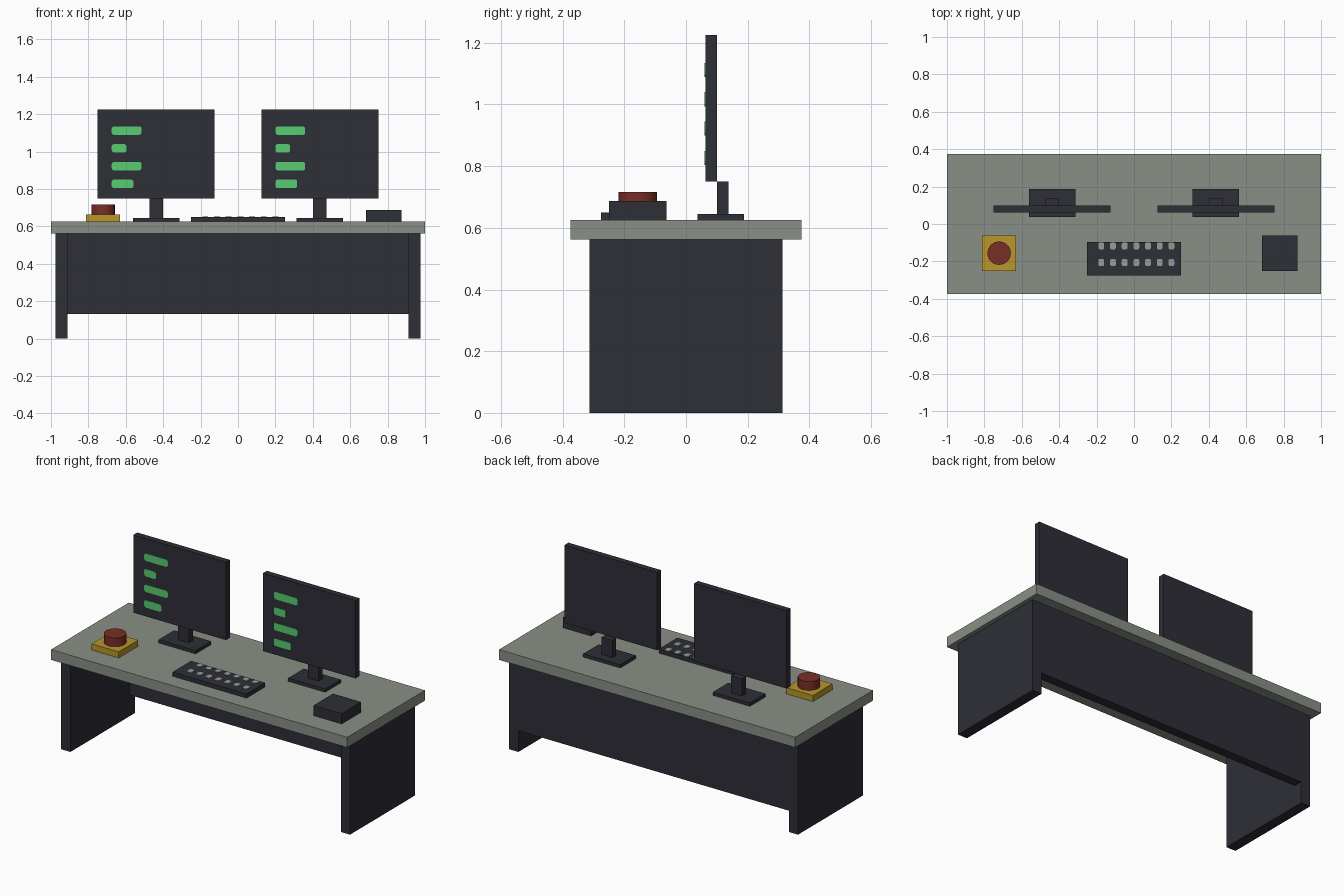
import bpy
import bmesh
import math
from mathutils import Vector

default = bpy.data.objects.get("Cube")
if default:
    bpy.data.objects.remove(default, do_unlink=True)


def linear(v):
    v /= 255
    return v / 12.92 if v <= 0.04045 else ((v + 0.055) / 1.055) ** 2.4


def material(name, *rgb):
    mat = bpy.data.materials.new(name)
    mat.use_nodes = True
    colour = [linear(c) for c in rgb] + [1]
    mat.diffuse_color = colour
    mat.node_tree.nodes["Principled BSDF"].inputs["Base Color"].default_value = colour
    return mat


DARK = material("charcoal", 46, 46, 55)
GREY = material("desk grey", 137, 143, 134)
KEY = material("key grey", 152, 157, 151)
GREEN = material("screen green", 87, 203, 113)
YELLOW = material("warning yellow", 184, 150, 44)
RED = material("button red", 122, 46, 38)


def add_object(name, bm, mat):
    mesh = bpy.data.meshes.new(name)
    bmesh.ops.recalc_face_normals(bm, faces=bm.faces)
    bm.to_mesh(mesh)
    bm.free()
    mesh.materials.append(mat)
    obj = bpy.data.objects.new(name, mesh)
    bpy.context.scene.collection.objects.link(obj)
    return obj


def box(name, x, y, z, mat):
    """Block spanning the given (low, high) ranges."""
    bm = bmesh.new()
    bmesh.ops.create_cube(bm, size=1)
    for v in bm.verts:
        v.co = Vector([lo + (c + 0.5) * (hi - lo) for c, (lo, hi) in zip(v.co, (x, y, z))])
    return add_object(name, bm, mat)


def plate(bm, origin, u, v, size, radius, depth):
    """Thin rounded plate spanned by u and v, raised along u x v."""
    ring = []
    for i in range(16):
        a = math.tau * (i + 0.5) / 16
        c, s = math.cos(a), math.sin(a)
        pu = math.copysign(size[0] / 2 - radius, c) + radius * c
        pv = math.copysign(size[1] / 2 - radius, s) + radius * s
        ring.append(bm.verts.new(origin + u * pu + v * pv))
    face = bm.faces.new(ring)
    top = bmesh.ops.extrude_face_region(bm, geom=[face])["geom"]
    bmesh.ops.translate(bm, vec=u.cross(v) * depth,
                        verts=[g for g in top if isinstance(g, bmesh.types.BMVert)])


X, Y, Z = Vector((1, 0, 0)), Vector((0, 1, 0)), Vector((0, 0, 1))
TOP = 0.625

# Desk
box("desktop", (-1, 1), (-0.375, 0.375), (0.5625, TOP), GREY)
box("left_side_panel", (0.9125, 0.975), (-0.3125, 0.3125), (0, 0.5625), DARK)
box("right_side_panel", (-0.975, -0.9125), (-0.3125, 0.3125), (0, 0.5625), DARK)
box("back_panel", (-0.9125, 0.9125), (0.2575, 0.3125), (0.13, 0.5625), DARK)

# Monitors, each with a stand and lines drawn on the screen
for side, cx in (("right", -0.4375), ("left", 0.4375)):
    box(side + "_monitor_base", (cx - 0.125, cx + 0.125), (0.0375, 0.1875), (TOP, 0.645), DARK)
    box(side + "_monitor_neck", (cx - 0.036, cx + 0.036), (0.1, 0.1375), (0.645, 0.75), DARK)
    box(side + "_monitor_screen", (cx - 0.3125, cx + 0.3125), (0.0625, 0.1), (0.75, 1.225), DARK)
    bm = bmesh.new()
    for row, length in enumerate((0.16, 0.08, 0.16, 0.117)):
        centre = Vector((cx - 0.238 + length / 2, 0.0625, 1.112 - 0.095 * row))
        plate(bm, centre, X, Z, (length, 0.046), 0.014, 0.002)
    add_object(side + "_screen_lines", bm, GREEN)

# Keyboard with two rows of keys
box("keyboard", (-0.25, 0.25), (-0.275, -0.095), (TOP, 0.65), DARK)
bm = bmesh.new()
for row_y in (-0.117, -0.206):
    for i in range(7):
        plate(bm, Vector((-0.175 + 0.0625 * i, row_y, 0.65)), X, Y, (0.032, 0.04), 0.012, 0.002)
add_object("keyboard_keys", bm, KEY)

# Small control box
box("control_box", (0.685, 0.875), (-0.25, -0.0625), (TOP, 0.6875), DARK)

# Stop button
box("stop_button_base", (-0.8125, -0.63), (-0.25, -0.0625), (TOP, 0.6625), YELLOW)
bm = bmesh.new()
bmesh.ops.create_cone(bm, cap_ends=True, segments=24, radius1=0.0625, radius2=0.0625, depth=0.0535)
bmesh.ops.translate(bm, verts=bm.verts, vec=(-0.721, -0.156, 0.68925))
button = add_object("stop_button", bm, RED)
bpy.ops.object.select_all(action="DESELECT")
button.select_set(True)
bpy.context.view_layer.objects.active = button
bpy.ops.object.shade_smooth_by_angle(angle=math.radians(35))
